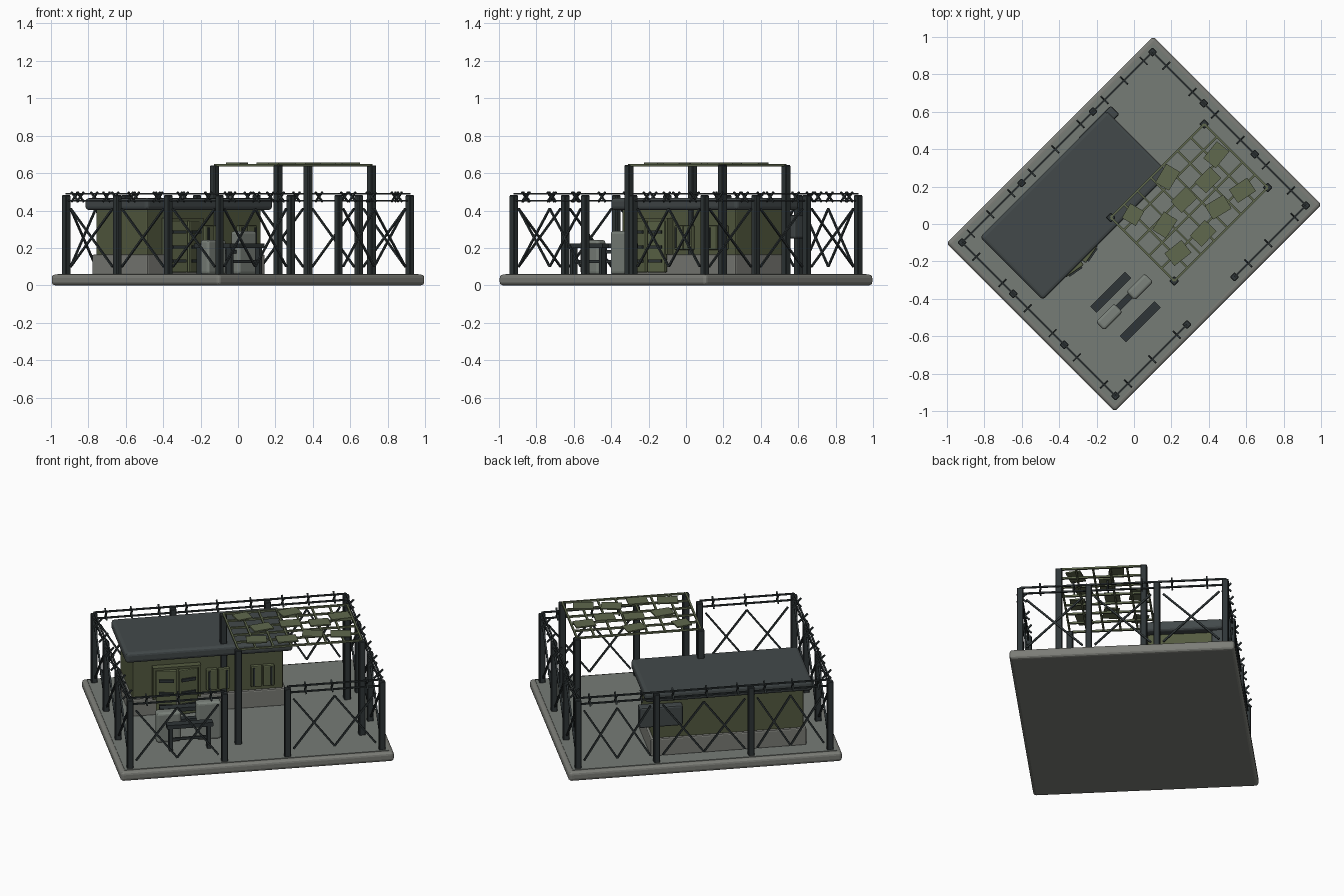
import bpy, bmesh, math, random
from mathutils import Vector, Matrix

if "Cube" in bpy.data.objects:
    bpy.data.objects.remove(bpy.data.objects["Cube"])

random.seed(4)
TURN = Matrix.Rotation(math.radians(45), 4, 'Z')  # the whole yard sits diagonally


def mat(name, r, g, b):
    m = bpy.data.materials.new(name)
    m.diffuse_color = (r, g, b, 1)
    m.use_nodes = True
    m.node_tree.nodes["Principled BSDF"].inputs["Base Color"].default_value = m.diffuse_color
    return m


CONCRETE = mat("concrete", .20, .205, .185)
FLOOR = mat("yard_grey", .18, .20, .18)
ROOF = mat("roof_slate", .055, .066, .068)
DARK = mat("dark_metal", .028, .036, .038)
OLIVE = mat("olive_wall", .090, .105, .052)
DOOR = mat("olive_panel", .105, .125, .062)
CLOTH = mat("net_cloth", .115, .140, .075)
CRATE = mat("crate_grey", .20, .225, .20)


def box(bm, lo, hi, spin=0):
    """Box between two corners, optionally spun about its own vertical axis."""
    lo, hi = Vector(lo), Vector(hi)
    m = (Matrix.Translation((lo + hi) / 2) @ Matrix.Rotation(spin, 4, 'Z')
         @ Matrix.Diagonal((*(hi - lo), 1)))
    bmesh.ops.create_cube(bm, size=1, matrix=m)


def rod(bm, a, b, t):
    """Square rod of thickness t from a to b."""
    a, b = Vector(a), Vector(b)
    d = b - a
    m = (Matrix.Translation((a + b) / 2) @ d.to_track_quat('Z', 'Y').to_matrix().to_4x4()
         @ Matrix.Diagonal((t, t, d.length, 1)))
    bmesh.ops.create_cube(bm, size=1, matrix=m)


def finish(bm, name, material, bevel=0, segments=2):
    me = bpy.data.meshes.new(name)
    bm.to_mesh(me)
    bm.free()
    me.materials.append(material)
    ob = bpy.data.objects.new(name, me)
    ob.matrix_world = TURN
    bpy.context.collection.objects.link(ob)
    if bevel:
        mod = ob.modifiers.new("rounded_edges", 'BEVEL')
        mod.width, mod.segments = bevel, segments
    return ob


def part(name, material, boxes, bevel=0, segments=2):
    bm = bmesh.new()
    for b in boxes:
        box(bm, *b)
    return finish(bm, name, material, bevel, segments)


# Ground slab and yard surface
part("ground_slab", CONCRETE, [((-.782, -.637, 0), (.782, .637, .058))], .018, 3)
part("yard_surface", FLOOR, [((-.755, -.61, .054), (.755, .61, .061))])

# Hut: foundation, walls, roof, wall box
part("foundation", CONCRETE, [((-.60, .085, .055), (.29, .505, .165))], .008)
part("hut_walls", OLIVE, [((-.585, .10, .16), (.275, .49, .41))], .006)
part("hut_roof", ROOF, [((-.632, .057, .403), (.325, .532, .466))], .018, 3)
part("wall_box", ROOF, [((.11, .47, .25), (.36, .535, .375))], .01)

# Double door with dark slats, both leaves a little ajar
leaves, slats = [], []
for c, spin in ((-.40, -.18), (-.275, .18)):
    leaves.append(((c - .058, .045, .07), (c + .058, .07, .345), spin))
    for z in (.13, .205, .285):
        slats.append(((c - .042, .036, z - .009), (c + .042, .06, z + .009), spin))
part("door_leaves", DOOR, leaves, .005)
part("door_slats", DARK, slats)
part("door_frame", OLIVE, [((-.475, .06, .165), (-.46, .105, .35)),
                           ((-.215, .06, .165), (-.20, .105, .35)),
                           ((-.475, .06, .345), (-.20, .105, .36))])

# Shuttered windows with dark bars
shutters, bars = [], []
for c in (-.10, .155):
    for s in (-1, 1):
        m = c + s * .035
        shutters.append(((m - .032, .075, .19), (m + .032, .102, .32)))
        bars.append(((c + s * .05 - .005, .068, .20), (c + s * .05 + .005, .08, .31)))
part("window_shutters", DOOR, shutters, .006)
part("window_bars", DARK, bars)

# Perimeter fence runs: post positions along each side, front run broken by the gate
U, V = .72, .58
runs = [
    [(-U, V), (-.27, V), (.27, V), (U, V)],
    [(-U, -V), (-U, -.193), (-U, .193), (-U, V)],
    [(U, -V), (U, -.193), (U, .193), (U, V)],
    [(-U, -V), (-.18, -V)],
    [(.18, -V), (U, -V)],
]
posts = sorted({p for run in runs for p in run})
part("fence_posts", DARK,
     [((u - .018, v - .018, .055), (u + .018, v + .018, .482)) for u, v in posts], .004, 1)

braces, wires, barbs = bmesh.new(), bmesh.new(), bmesh.new()
for run in runs:
    for p, q in zip(run, run[1:]):
        a, b = Vector((*p, 0)), Vector((*q, 0))
        along = (b - a).normalized()
        side = Vector((-along.y, along.x, 0))
        up = Vector((0, 0, 1))
        for z in (.452, .49):
            rod(wires, a + up * z, b + up * z, .009)
        # Crossed braces
        n = 2 if (b - a).length > .42 else 1
        s, e = a + along * .035, b - along * .035
        for i in range(n):
            l, r = s.lerp(e, i / n), s.lerp(e, (i + 1) / n)
            rod(braces, l + up * .10, r + up * .41, .010)
            rod(braces, l + up * .41, r + up * .10, .010)
        # Barbs on the upper wire
        k = n + 1
        for i in range(k):
            c = a.lerp(b, (i + .5 + random.uniform(-.1, .1)) / k) + up * .473
            for sign in (-1, 1):
                d = (side + up * sign) * .026
                rod(barbs, c - d, c + d, .009)
finish(braces, "fence_braces", DARK)
finish(wires, "fence_wires", DARK)
finish(barbs, "wire_barbs", DARK)

# Camouflage canopy: poles, lattice and cloth patches
U0, U1, V0, V1, ZN = -.064, .643, -.368, .112, .642
part("canopy_poles", DARK,
     [((u - .019, v - .019, .055), (u + .019, v + .019, .642))
      for u in (U0, U1) for v in (V0, V1)], .004, 1)
net = bmesh.new()
for i in range(8):
    u = U0 + (U1 - U0) * i / 7
    rod(net, (u, V0, ZN), (u, V1, ZN), .011)
for i in range(6):
    v = V0 + (V1 - V0) * i / 5
    rod(net, (U0, v, ZN), (U1, v, ZN), .011)
finish(net, "canopy_net", CLOTH)

patches = []
for x, y in ((.44, .37), (.395, .235), (.58, .18), (.267, .13), (.45, .09),
             (-.005, .05), (.165, -.005), (.37, -.05), (.235, -.155), (.18, .25)):
    u, v = (x + y) * .7071, (y - x) * .7071
    w = .045 if x < 0 else .058
    patches.append(((u - w, v - .043, .648), (u + w, v + .043, .656),
                    random.uniform(-.3, .3)))
part("canopy_patches", CLOTH, patches)

# Two plank benches on legs with a cross rail
bench = []
for v in (-.17, -.393):
    bench.append(((-.478, v - .024, .20), (-.215, v + .024, .224)))
    for u in (-.455, -.238):
        bench.append(((u - .01, v - .018, .055), (u + .01, v + .018, .205)))
    bench.append(((-.455, v - .006, .12), (-.238, v + .006, .135)))
part("benches", DARK, bench)

# Rounded crates between the benches, joined by a low plank
part("crates", CRATE, [((-.515, -.29, .058), (-.375, -.225, .243)),
                       ((-.286, -.292, .058), (-.146, -.227, .29))], .015, 3)
part("crate_plank", DARK, [((-.39, -.275, .17), (-.27, -.24, .19))])
